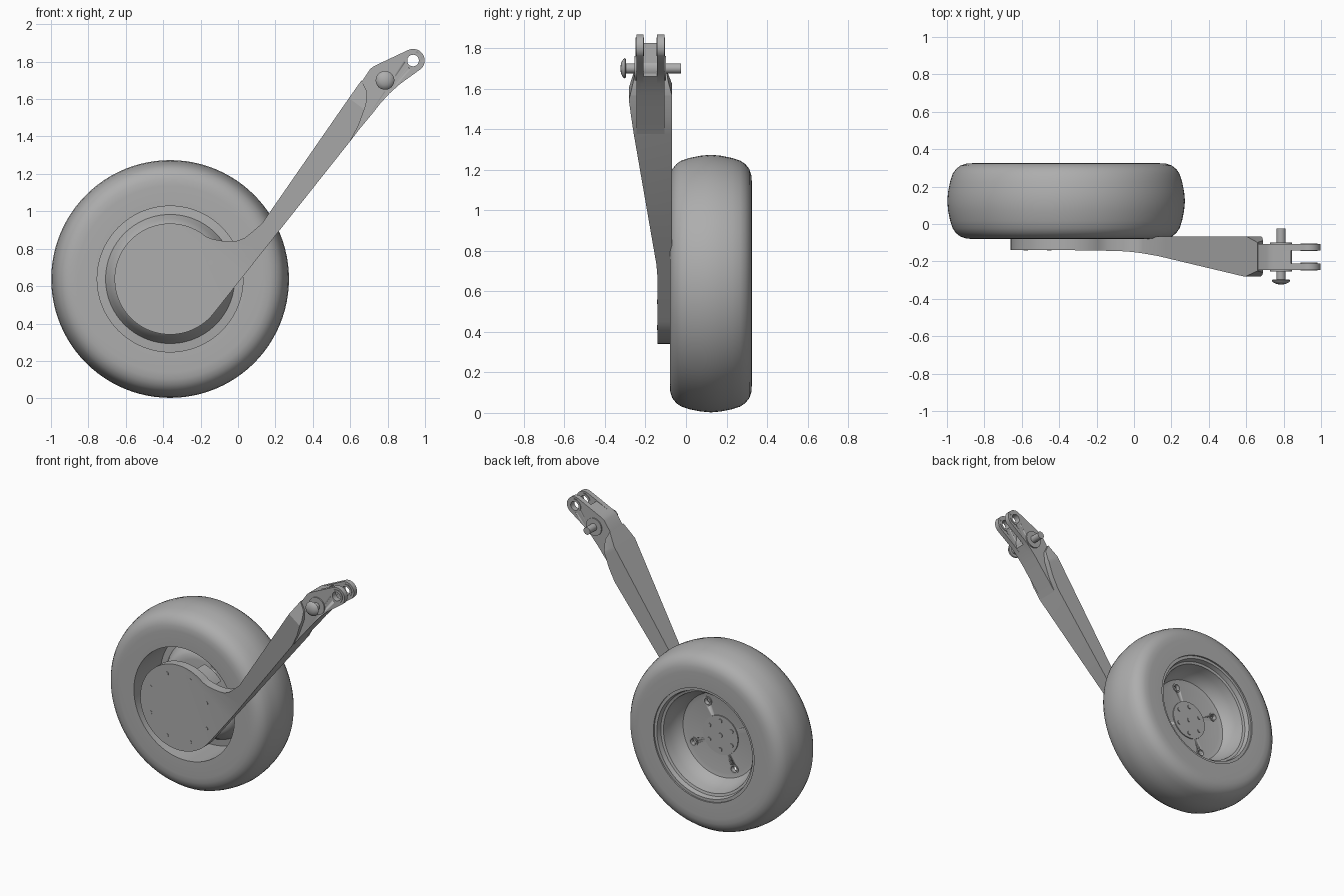
import bpy, bmesh, math
from mathutils import Vector

if "Cube" in bpy.data.objects:
    bpy.data.objects.remove(bpy.data.objects["Cube"])

CX, CZ = -0.363, 0.638      # wheel axis
GREY = (0.42, 0.42, 0.42, 1)
mat = bpy.data.materials.new("plain_grey")
mat.use_nodes = True
mat.diffuse_color = GREY
mat.node_tree.nodes["Principled BSDF"].inputs["Base Color"].default_value = GREY


def finish(bm, name, smooth=30):
    bmesh.ops.recalc_face_normals(bm, faces=bm.faces)
    me = bpy.data.meshes.new(name)
    bm.to_mesh(me)
    bm.free()
    me.materials.append(mat)
    ob = bpy.data.objects.new(name, me)
    bpy.context.collection.objects.link(ob)
    bpy.ops.object.select_all(action="DESELECT")
    ob.select_set(True)
    bpy.context.view_layer.objects.active = ob
    bpy.ops.object.shade_smooth_by_angle(angle=math.radians(smooth))
    return ob


def lathe(name, profile, x=CX, z=CZ, steps=64, closed=False, smooth=30):
    """Spin (radius, y) points around a y-parallel axis."""
    bm = bmesh.new()
    vs = [bm.verts.new((x + r, y, z)) for r, y in profile]
    loop = vs + vs[:1] if closed else vs
    edges = [bm.edges.new(p) for p in zip(loop, loop[1:])]
    bmesh.ops.spin(bm, geom=vs + edges, cent=(x, 0, z), axis=(0, 1, 0),
                   angle=math.tau, steps=steps, use_duplicate=False)
    bmesh.ops.remove_doubles(bm, verts=bm.verts, dist=1e-5)
    return finish(bm, name, smooth)


def rod(name, r, y0, y1, x=CX, z=CZ, steps=32):
    return lathe(name, [(0, y0), (r, y0), (r, y1), (0, y1)], x, z, steps)


def plate(name, outline, front, back, cuts=()):
    """Extrude an x-z outline; front and back give y from the arm distance s."""
    axis = Vector((0.6, 0, 0.8))
    bm = bmesh.new()
    bm.faces.new([bm.verts.new((x, 0, z)) for x, z in outline])
    for s in cuts:
        bmesh.ops.bisect_plane(bm, geom=bm.verts[:] + bm.edges[:] + bm.faces[:],
                               plane_co=axis * s, plane_no=axis)
    base = bm.verts[:]
    ext = bmesh.ops.extrude_face_region(bm, geom=bm.faces[:], use_keep_orig=True)
    for v in base:
        v.co.y = front(v.co.dot(axis))
    for v in ext["geom"]:
        if isinstance(v, bmesh.types.BMVert):
            v.co.y = back(Vector((v.co.x, 0, v.co.z)).dot(axis))
    return finish(bm, name, 20)


def arc(cx, cz, r, a0, a1, n):
    angs = [math.radians(a0 + (a1 - a0) * i / n) for i in range(n + 1)]
    return [(cx + r * math.cos(a), cz + r * math.sin(a)) for a in angs]


def ramp(points):
    def f(s):
        for (s0, y0), (s1, y1) in zip(points, points[1:]):
            if s <= s1:
                return y0 + (y1 - y0) * max(0, (s - s0) / (s1 - s0))
        return points[-1][1]
    return f


def bore(ob, r, x, z):
    """Cut a round hole through a part along y."""
    cutter = rod("hole_cutter", r, -0.5, 0.5, x, z)
    mod = ob.modifiers.new("hole", "BOOLEAN")
    mod.operation, mod.object, mod.solver = "DIFFERENCE", cutter, "EXACT"
    bpy.context.view_layer.objects.active = ob
    bpy.ops.object.modifier_apply(modifier=mod.name)
    bpy.data.objects.remove(cutter)


# Tyre: half profile mirrored about its middle plane
MID = 0.1225
half = [(0.39, 0.20), (0.50, 0.2025), (0.535, 0.2), (0.565, 0.19), (0.59, 0.17),
        (0.607, 0.145), (0.62, 0.105), (0.631, 0.05), (0.6355, 0)]
profile = [(r, MID - d) for r, d in half] + [(r, MID + d) for r, d in half[-2::-1]]
lathe("tyre", profile, steps=96, closed=True, smooth=40)

# Wheel rim: thin cup, open to the back
rim = lathe("rim_cup", [(0, 0.10), (0.24, 0.10), (0.275, 0.105), (0.30, 0.125), (0.325, 0.17),
                        (0.345, 0.21), (0.392, 0.215), (0.392, 0.312), (0.37, 0.312),
                        (0.362, 0.28), (0.345, 0.275), (0.335, 0.22), (0.315, 0.165),
                        (0.29, 0.137), (0.26, 0.13), (0, 0.13)], steps=96, smooth=35)
for k in range(4):
    a = math.radians(64 + 90 * k)
    bx, bz = CX + 0.235 * math.cos(a), CZ + 0.235 * math.sin(a)
    bore(rim, 0.022, bx, bz)
    lathe("lug_seat", [(0.022, 0.125), (0.022, 0.136), (0.032, 0.136), (0.032, 0.125)],
          bx, bz, 24, True)

# Hub cap with its ring of bolts, axle and brake
rod("hub_cap", 0.135, 0.12, 0.137, steps=48)
rod("hub_centre_bolt", 0.016, 0.13, 0.143, steps=16)
for k in range(6):
    a = math.radians(30 + 60 * k)
    rod("hub_bolt", 0.014, 0.13, 0.143, CX + 0.1 * math.cos(a), CZ + 0.1 * math.sin(a), 16)
rod("axle", 0.08, -0.1, 0.11)
rod("brake_disc", 0.22, 0.0, 0.025, steps=48)
plate("brake_caliper", arc(CX, CZ, 0.26, 40, 75, 8) + arc(CX, CZ, 0.15, 75, 40, 8),
      lambda s: -0.09, lambda s: 0.05)

# Swing arm: round mounting plate running into a widening beam
outline = (arc(CX, CZ, 0.297, 321.5, 50, 60)
           + [(-0.135, 0.851), (-0.086, 0.842), (-0.04, 0.839), (0, 0.843), (0.035, 0.857),
              (0.064, 0.88), (0.128, 0.935), (0.17, 0.995), (0.6, 1.615), (0.66, 1.70),
              (0.69, 1.64), (0.685, 1.57), (0.645, 1.46), (0.6, 1.375)])
arm_front = ramp([(0.55, -0.14), (0.64, -0.146), (0.75, -0.161), (1.64, -0.282), (1.76, -0.25)])
arm_back = ramp([(0.64, -0.08), (0.72, -0.068), (1.66, -0.068), (1.76, -0.1)])
plate("swing_arm", outline, arm_front, arm_back, (0.55, 0.64, 0.72, 0.75, 1.64, 1.66))
for k in range(8):
    a = math.radians(22.5 + 45 * k)
    rod("plate_bolt", 0.012, -0.143, -0.13, CX + 0.234 * math.cos(a),
        CZ + 0.234 * math.sin(a), 16)

# Forked end: two cheeks with eyes around a shorter web
EX, EZ = 0.936, 1.806
lower = [(0.9, 1.705), (0.86, 1.675), (0.81, 1.63), (0.76, 1.575), (0.717, 1.52),
         (0.65, 1.44), (0.6, 1.375), (0.56, 1.46)]
upper = [(0.62, 1.63), (0.706, 1.76), (0.725, 1.775), (0.75, 1.787)]
cheek = upper + arc(EX, EZ, 0.062, 116, -45, 20) + lower
web = upper + [(0.84, 1.825), (0.84, 1.66)] + lower[2:]
plate("fork_web", web, lambda s: -0.225, lambda s: -0.125)
for name, y0, y1 in (("front_cheek", -0.245, -0.21), ("rear_cheek", -0.142, -0.107)):
    ob = plate(name, cheek, lambda s: y0, lambda s: y1)
    bore(ob, 0.032, EX, EZ)
    lathe(name + "_bush", [(0.031, y0 - 0.003), (0.046, y0 - 0.003),
                           (0.046, y1 + 0.003), (0.031, y1 + 0.003)], EX, EZ, 32, True)

# Cross pin with domed head and bosses
PX, PZ = 0.786, 1.70
rod("pin_shaft", 0.025, -0.31, -0.024, PX, PZ)
lathe("pin_head", [(0, -0.324), (0.025, -0.321), (0.044, -0.311), (0.05, -0.302),
                   (0.045, -0.297), (0, -0.297)], PX, PZ, 32)
rod("pin_boss", 0.06, -0.253, -0.099, PX, PZ)
